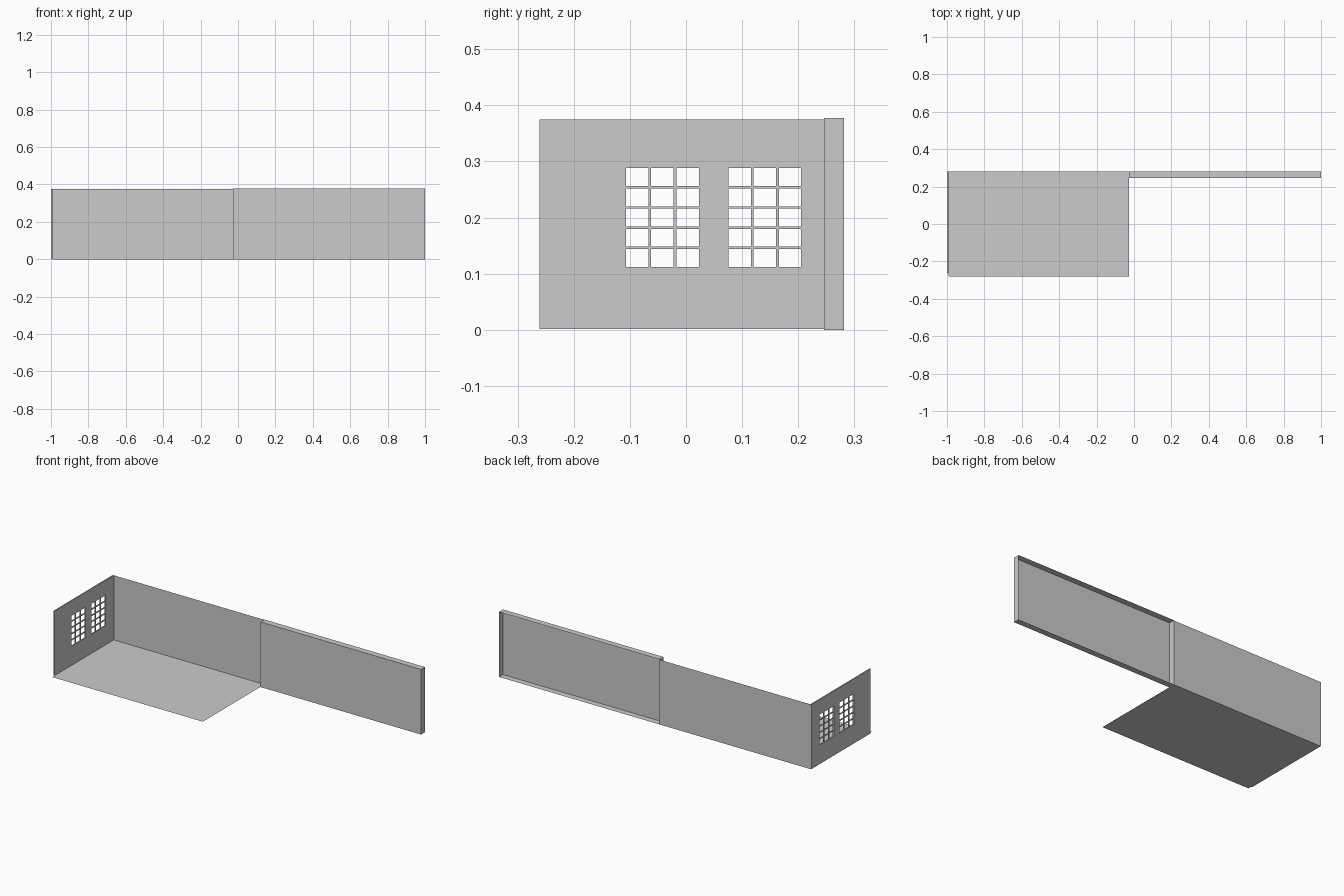
import bpy, bmesh

if "Cube" in bpy.data.objects:
    bpy.data.objects.remove(bpy.data.objects["Cube"])

X_LEFT, X_IN, X_MID, X_RIGHT = -1.0, -0.993, -0.028, 1.0
Y_FRONT, Y_PANEL, Y_BACK = -0.282, 0.246, 0.282
H = 0.375


def finish(name, bm):
    mesh = bpy.data.meshes.new(name)
    bm.to_mesh(mesh)
    bm.free()
    obj = bpy.data.objects.new(name, mesh)
    bpy.context.collection.objects.link(obj)
    return obj


def sheet(name, points):
    bm = bmesh.new()
    bm.faces.new([bm.verts.new(p) for p in points])
    return finish(name, bm)


def panes(start, end, count, bar):
    """Start and end of each pane between evenly spaced bars."""
    size = (end - start - bar * (count - 1)) / count
    return [(start + i * (size + bar), start + i * (size + bar) + size)
            for i in range(count)]


# Floor and back wall are single sheets
sheet("floor", [(X_IN, Y_FRONT, 0.001), (X_MID, Y_FRONT, 0.001),
                (X_MID, Y_BACK, 0.001), (X_IN, Y_BACK, 0.001)])
sheet("back_wall", [(X_IN, Y_BACK, 0), (X_MID, Y_BACK, 0),
                    (X_MID, Y_BACK, H), (X_IN, Y_BACK, H)])

# Side wall with two barred windows: a grid of cells, panes left out
pane_y = panes(-0.107, 0.023, 3, 0.005) + panes(0.076, 0.205, 3, 0.005)
pane_z = panes(0.112, 0.288, 5, 0.004)
cuts_y = [-0.261] + [v for p in pane_y for v in p] + [Y_BACK]
cuts_z = [0.001] + [v for p in pane_z for v in p] + [H]
bm = bmesh.new()
grid = [[bm.verts.new((X_LEFT, y, z)) for z in cuts_z] for y in cuts_y]
for i in range(len(cuts_y) - 1):
    for j in range(len(cuts_z) - 1):
        if not (i % 2 and j % 2):
            bm.faces.new((grid[i][j], grid[i + 1][j],
                          grid[i + 1][j + 1], grid[i][j + 1]))
bm.normal_update()
wall = finish("window_wall", bm)
solid = wall.modifiers.new("thickness", "SOLIDIFY")
solid.thickness = X_IN - X_LEFT
solid.offset = 1  # grow inward, towards +x

# Long extension wall: front panel with a rim, open at the back
bm = bmesh.new()
bmesh.ops.create_cube(bm, size=1)
for v in bm.verts:
    v.co.x = X_RIGHT if v.co.x > 0 else X_MID
    v.co.y = Y_BACK if v.co.y > 0 else Y_PANEL
    v.co.z = 0.377 if v.co.z > 0 else 0
bm.normal_update()
back = [f for f in bm.faces if f.normal.y > 0.9]
bmesh.ops.delete(bm, geom=back, context="FACES_ONLY")
finish("extension_wall", bm)
